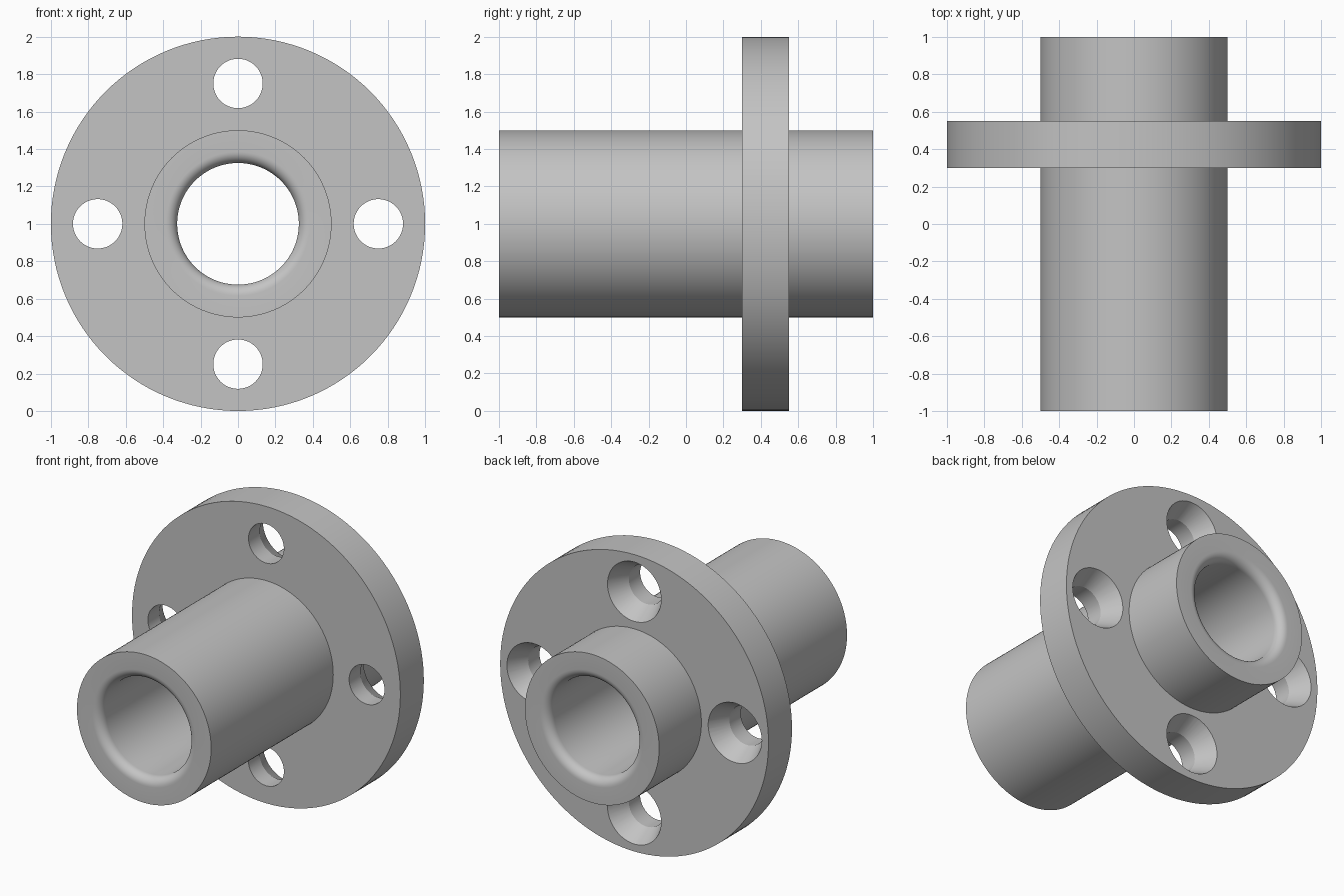
import bpy, bmesh, math

AXIS_Z = 1.0
LENGTH = 1.0                       # half length of the sleeve
SLEEVE_R, BORE_R, FILLET = 0.5, 0.325, 0.06
FLANGE_R, FLANGE_FRONT, FLANGE_BACK = 1.0, 0.3, 0.55
BOLT_CIRCLE, HOLE_R, SINK_R, SINK_DEPTH = 0.75, 0.132, 0.2, 0.13

cube = bpy.data.objects.get("Cube")
if cube:
    bpy.data.objects.remove(cube, do_unlink=True)

steel = bpy.data.materials.new("light grey metal")
steel.use_nodes = True
grey = (0.55, 0.55, 0.55, 1.0)
steel.diffuse_color = grey
steel.node_tree.nodes["Principled BSDF"].inputs["Base Color"].default_value = grey


def lathe(name, profile, segments, cx=0.0, cz=AXIS_Z, closed=False):
    """Turn (radius, y) points around an axis parallel to y; cap the ends if open."""
    bm = bmesh.new()
    rings = []
    for r, y in profile:
        turn = [2 * math.pi * i / segments for i in range(segments)]
        rings.append([bm.verts.new((cx + r * math.cos(a), y, cz + r * math.sin(a)))
                      for a in turn])
    pairs = list(zip(rings, rings[1:]))
    if closed:
        pairs.append((rings[-1], rings[0]))
    else:
        bm.faces.new(rings[0])
        bm.faces.new(rings[-1])
    for a, b in pairs:
        for i in range(segments):
            j = (i + 1) % segments
            bm.faces.new((a[i], a[j], b[j], b[i]))
    bmesh.ops.recalc_face_normals(bm, faces=bm.faces)
    mesh = bpy.data.meshes.new(name)
    bm.to_mesh(mesh)
    bm.free()
    mesh.materials.append(steel)
    obj = bpy.data.objects.new(name, mesh)
    bpy.context.collection.objects.link(obj)
    return obj


# Rounded bore mouths, from the end face into the bore
def mouth(end, steps=8):
    points = []
    for i in range(steps + 1):
        a = math.pi / 2 * i / steps
        points.append((BORE_R + FILLET * (1 - math.sin(a)),
                       end * (LENGTH - FILLET * (1 - math.cos(a)))))
    return points


# Sleeve and flange turned as one solid
outer = [(SLEEVE_R, -LENGTH), (SLEEVE_R, FLANGE_FRONT), (FLANGE_R, FLANGE_FRONT),
         (FLANGE_R, FLANGE_BACK), (SLEEVE_R, FLANGE_BACK), (SLEEVE_R, LENGTH)]
body = lathe("flanged_sleeve", outer + mouth(1) + mouth(-1)[::-1], 128, closed=True)

# Four bolt holes, countersunk from the back
over = 0.05
slope = (SINK_R - HOLE_R) / SINK_DEPTH
hole = [(HOLE_R, FLANGE_FRONT - over), (HOLE_R, FLANGE_BACK - SINK_DEPTH),
        (SINK_R + slope * over, FLANGE_BACK + over)]
bpy.context.view_layer.objects.active = body
for k in range(4):
    a = k * math.pi / 2
    cutter = lathe("bolt_hole_cutter", hole, 48, BOLT_CIRCLE * math.cos(a),
                   AXIS_Z + BOLT_CIRCLE * math.sin(a))
    cutter.hide_render = True
    cut = body.modifiers.new("bolt_hole", "BOOLEAN")
    cut.operation = "DIFFERENCE"
    cut.solver = "EXACT"
    cut.object = cutter
    bpy.ops.object.modifier_apply(modifier=cut.name)
    bpy.data.objects.remove(cutter, do_unlink=True)

# Smooth round walls, crisp rims
for obj in bpy.context.selected_objects:
    obj.select_set(False)
body.select_set(True)
bpy.ops.object.shade_smooth_by_angle(angle=math.radians(20))
